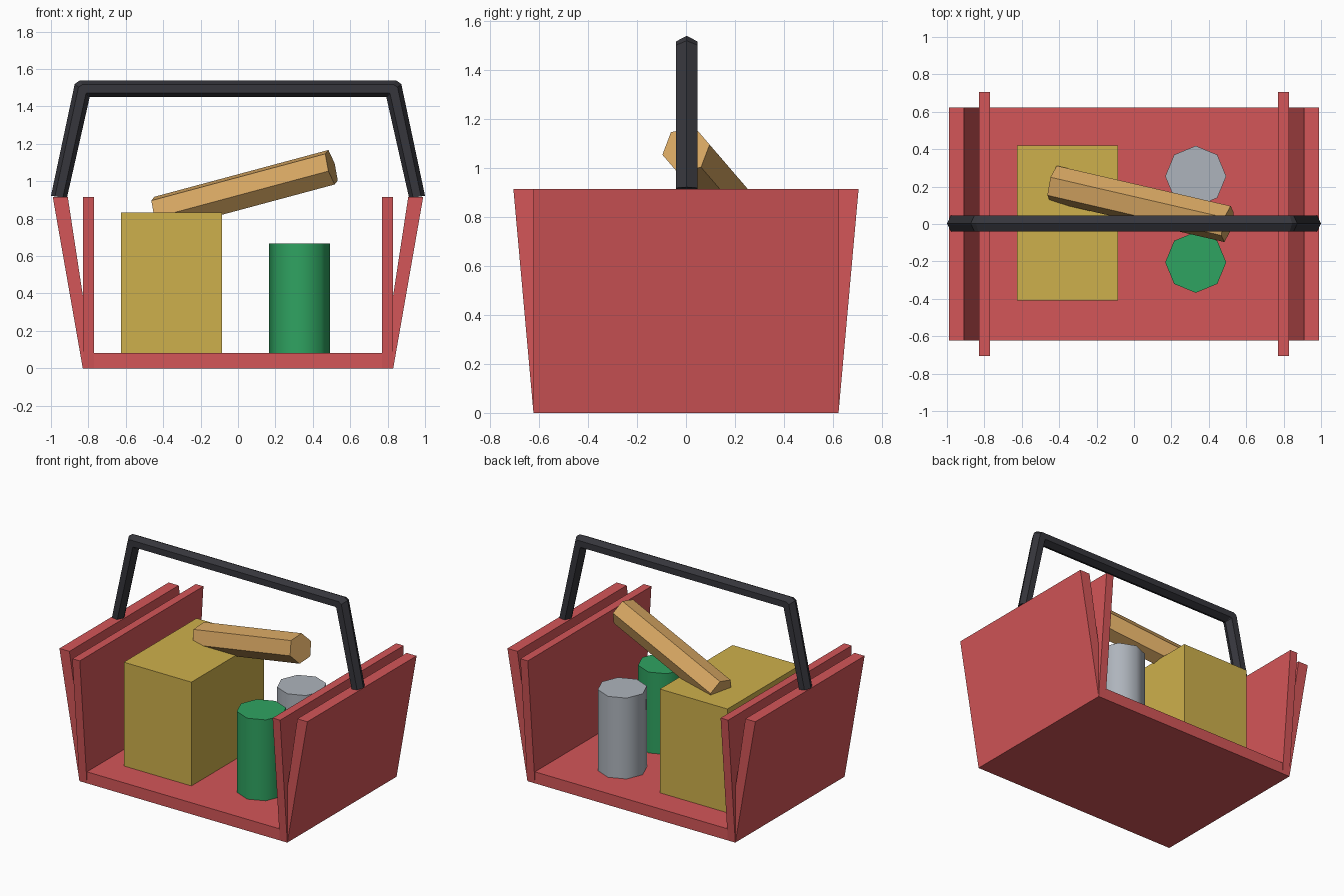
import bpy, bmesh
from math import cos, sin, radians
from mathutils import Vector

if "Cube" in bpy.data.objects:
    bpy.data.objects.remove(bpy.data.objects["Cube"], do_unlink=True)


def material(name, r, g, b):
    m = bpy.data.materials.new(name)
    m.use_nodes = True
    lin = [((c / 255 + 0.055) / 1.055) ** 2.4 for c in (r, g, b)] + [1]
    m.diffuse_color = lin
    m.node_tree.nodes["Principled BSDF"].inputs["Base Color"].default_value = lin
    return m


RED = material("basket red", 212, 86, 88)
YELLOW = material("box yellow", 206, 176, 76)
GREEN = material("can green", 47, 163, 97)
GREY = material("can grey", 174, 180, 188)
CRUST = material("bread crust", 214, 166, 98)
BLACK = material("handle black", 54, 54, 60)


def loft(name, rings, mat, smooth=False):
    """Join matching rings of points into a capped solid."""
    bm = bmesh.new()
    loops = [[bm.verts.new(p) for p in ring] for ring in rings]
    n = len(loops[0])
    for a, b in zip(loops, loops[1:]):
        for i in range(n):
            j = (i + 1) % n
            bm.faces.new((a[i], a[j], b[j], b[i]))
    bm.faces.new(loops[0][::-1])
    bm.faces.new(loops[-1])
    bmesh.ops.remove_doubles(bm, verts=bm.verts, dist=0.0005)
    bmesh.ops.recalc_face_normals(bm, faces=bm.faces)
    me = bpy.data.meshes.new(name)
    bm.to_mesh(me)
    bm.free()
    me.materials.append(mat)
    if smooth:
        me.shade_smooth()
        me.set_sharp_from_angle(angle=radians(60))
    ob = bpy.data.objects.new(name, me)
    bpy.context.collection.objects.link(ob)
    return ob


def rect(x0, x1, y0, y1, z):
    return [(x0, y0, z), (x1, y0, z), (x1, y1, z), (x0, y1, z)]


def polygon(centre, u, w, sides, turn=0):
    """Ring of points around centre, spanned by the vectors u and w."""
    angles = [radians(turn + 360 * i / sides) for i in range(sides)]
    return [centre + u * cos(a) + w * sin(a) for a in angles]


# Basket: floor, upright flared inner walls and leaning outer lids
D, RIM = 0.623, 0.915
loft("basket_floor", [rect(-0.775, 0.775, -D, D, z) for z in (0, 0.083)], RED)
for side, s in (("left", 1), ("right", -1)):
    loft(side + "_inner_wall", [rect(s * 0.77, s * 0.83, -D, D, 0),
                                rect(s * 0.77, s * 0.83, -0.705, 0.705, RIM)], RED)
    loft(side + "_open_lid", [rect(s * 0.77, s * 0.83, -D, D, 0),
                              rect(s * 0.91, s * 0.99, -D, D, RIM)], RED)

# Handle: six-sided tube given by its inner and outer outline in x and z
outline = [((0.915, 0.91), (1.0, 0.922)),
           ((0.793, 1.45), (0.873, 1.52)),
           ((0.793, 1.45), (0.845, 1.54))]
pairs = outline + [((-i[0], i[1]), (-o[0], o[1])) for i, o in reversed(outline)]
rings = []
for i, o in pairs:
    inner, outer = Vector((i[0], 0.003, i[1])), Vector((o[0], 0.003, o[1]))
    rings.append(polygon((inner + outer) / 2, (outer - inner) / 2,
                         Vector((0, 0.05, 0)), 6))
loft("handle", rings, BLACK)

# Food: box and two cans standing on the floor
FLOOR = 0.08
loft("food_box", [rect(-0.625, -0.085, -0.41, 0.42, z) for z in (FLOOR, 0.832)], YELLOW)
X, Y = Vector((0.163, 0, 0)), Vector((0, 0.163, 0))
for name, y, mat in (("green_can", -0.205, GREEN), ("grey_can", 0.255, GREY)):
    loft(name, [polygon(Vector((0.33, y, z)), X, Y, 8) for z in (FLOOR, 0.667)],
         mat, smooth=True)

# Bread stick resting across the box
start, end = Vector((-0.43, 0.215, 0.825)), Vector((0.5, 0, 1.075))
axis = (end - start).normalized()
u = Vector((0, 1, 0))
u = (u - axis * u.dot(axis)).normalized()
w = axis.cross(u)
loft("bread_stick", [polygon(p, u * 0.1, w * 0.1, 6, turn=9) for p in (start, end)], CRUST)
